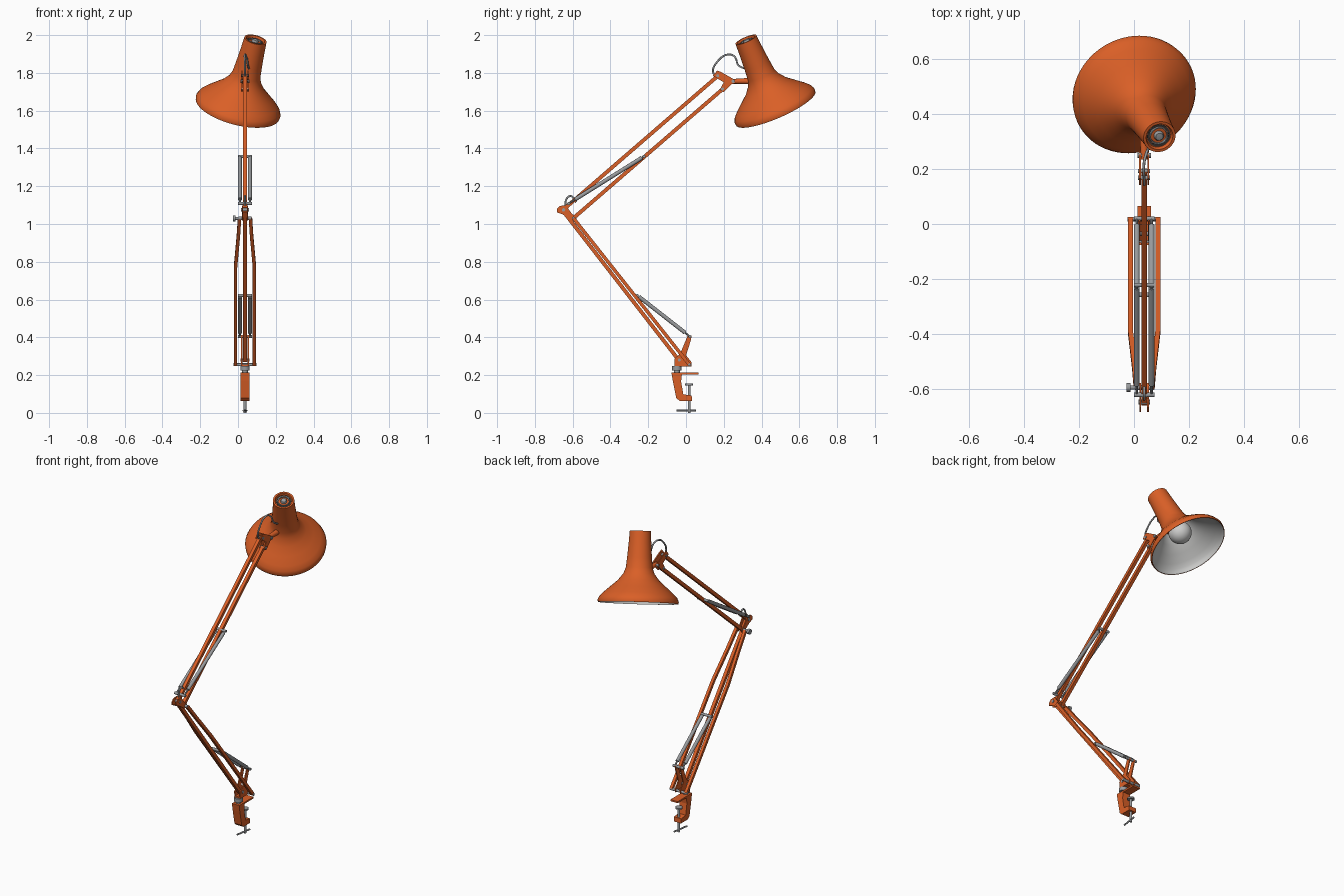
import bpy, bmesh, math
from mathutils import Vector, Matrix

if "Cube" in bpy.data.objects:
    bpy.data.objects.remove(bpy.data.objects["Cube"])

CX = 0.037  # x of the plane the arm folds in


def material(name, rgb):
    m = bpy.data.materials.new(name)
    m.use_nodes = True
    m.diffuse_color = (*rgb, 1)
    node = next(n for n in m.node_tree.nodes if n.type == 'BSDF_PRINCIPLED')
    node.inputs["Base Color"].default_value = (*rgb, 1)
    node.inputs["Roughness"].default_value = 0.5
    return m


ORANGE = material("orange paint", (0.70, 0.115, 0.02))
STEEL = material("steel", (0.32, 0.33, 0.34))
WHITE = material("pale reflector", (0.58, 0.58, 0.57))
GLASS = material("bulb glass", (0.62, 0.62, 0.61))
DARK = material("dark slot", (0.05, 0.045, 0.04))


def finish(name, bm, mat, smooth=True):
    bmesh.ops.recalc_face_normals(bm, faces=bm.faces)
    mesh = bpy.data.meshes.new(name)
    bm.to_mesh(mesh)
    bm.free()
    mesh.materials.append(mat)
    ob = bpy.data.objects.new(name, mesh)
    bpy.context.collection.objects.link(ob)
    if smooth:
        bpy.ops.object.select_all(action='DESELECT')
        ob.select_set(True)
        bpy.context.view_layer.objects.active = ob
        bpy.ops.object.shade_smooth_by_angle(angle=math.radians(40))
    return ob


def P(y, z, dx=0.0):
    return Vector((CX + dx, y, z))


def rod(name, a, b, r, mat, sides=16, r2=None):
    """Cylinder or cone between two points."""
    d = b - a
    bm = bmesh.new()
    mtx = Matrix.Translation((a + b) / 2) @ d.to_track_quat('Z', 'Y').to_matrix().to_4x4()
    bmesh.ops.create_cone(bm, cap_ends=True, segments=sides, radius1=r,
                          radius2=r if r2 is None else r2, depth=d.length, matrix=mtx)
    return finish(name, bm, mat)


def axle(name, y, z, half, r, mat=STEEL):
    return rod(name, P(y, z, -half), P(y, z, half), r, mat)


def bar(name, pts, w):
    """Square tube through points."""
    d = pts[-1] - pts[0]
    n = Vector((0, -d.z, d.y)).normalized() * w / 2
    x = Vector((w / 2, 0, 0))
    bm = bmesh.new()
    rings = [[bm.verts.new(p + s * x + t * n) for s, t in ((-1, -1), (1, -1), (1, 1), (-1, 1))]
             for p in pts]
    for a, b in zip(rings, rings[1:]):
        for i in range(4):
            j = (i + 1) % 4
            bm.faces.new((a[i], a[j], b[j], b[i]))
    bm.faces.new(rings[0])
    bm.faces.new(rings[-1])
    return finish(name, bm, ORANGE, False)


def plate(name, yz, dx, width):
    """Side profile extruded across x."""
    bm = bmesh.new()
    f = bm.faces.new([bm.verts.new(P(y, z, dx - width / 2)) for y, z in yz])
    new = bmesh.ops.extrude_face_region(bm, geom=[f])["geom"]
    bmesh.ops.translate(bm, vec=(width, 0, 0),
                        verts=[v for v in new if isinstance(v, bmesh.types.BMVert)])
    return finish(name, bm, ORANGE, False)


def wire(name, pts, r, mat=STEEL):
    cu = bpy.data.curves.new(name, 'CURVE')
    cu.dimensions = '3D'
    cu.bevel_depth = r
    cu.bevel_resolution = 2
    cu.resolution_u = 6
    sp = cu.splines.new('BEZIER')
    sp.bezier_points.add(len(pts) - 1)
    for bp, p in zip(sp.bezier_points, pts):
        bp.co = p
        bp.handle_left_type = bp.handle_right_type = 'AUTO'
    cu.materials.append(mat)
    ob = bpy.data.objects.new(name, cu)
    bpy.context.collection.objects.link(ob)


# Shade frame: origin at the rim centre, local z along the shade axis
RIM = Vector((-0.002, 0.475, 1.612))
AXIS = Vector((0.232, -0.386, 0.892)).normalized()
SHADE = Matrix.Translation(RIM) @ AXIS.to_track_quat('Z', 'Y').to_matrix().to_4x4()


def lathe(name, profile, mat, sides=64):
    """Revolve (radius, height) pairs about the shade axis."""
    bm = bmesh.new()
    vs = [bm.verts.new((r, 0, h)) for r, h in profile]
    es = [bm.edges.new(e) for e in zip(vs, vs[1:])]
    bmesh.ops.spin(bm, geom=vs + es, cent=(0, 0, 0), axis=(0, 0, 1),
                   angle=math.tau, steps=sides, use_merge=True)
    bmesh.ops.remove_doubles(bm, verts=bm.verts, dist=1e-5)
    bm.transform(SHADE)
    return finish(name, bm, mat)


# Shade: outer shell, pale lining, top vent and bulb
outer = [(0.060, 0.408), (0.064, 0.34), (0.070, 0.26), (0.076, 0.200), (0.088, 0.167),
         (0.118, 0.128), (0.160, 0.091), (0.200, 0.056), (0.221, 0.034), (0.230, 0.014),
         (0.228, 0.0)]
lathe("shade_shell", [(0.046, 0.394), (0.050, 0.408)] + outer + [(0.224, 0.0)], ORANGE)
lathe("shade_lining", [(0, 0.36)] + [(r - 0.004, h - 0.002) for r, h in outer[1:-1]]
      + [(0.224, 0.0)], WHITE)
lathe("vent_plate", [(0, 0.394), (0.048, 0.394)], ORANGE)
lathe("vent_slot", [(0.036, 0.395), (0.036, 0.397), (0.043, 0.397), (0.043, 0.395)], DARK)
lathe("vent_ring", [(0.029, 0.394), (0.030, 0.402), (0.034, 0.402), (0.035, 0.394)], STEEL, 32)
lathe("switch_button", [(0, 0.410), (0.014, 0.408), (0.018, 0.402), (0.018, 0.394)], STEEL, 32)
bulb = [(0.066 * math.sin(a), 0.11 - 0.066 * math.cos(a))
        for a in (math.pi * 0.85 * i / 12 for i in range(13))]
lathe("bulb", bulb + [(0.028, 0.20), (0.028, 0.30)], GLASS, 32)

# Head bracket, stem and cable
for s in (-1, 1):
    plate("head_bracket", [(0.142, 1.785), (0.165, 1.812), (0.185, 1.805), (0.25, 1.768),
                           (0.265, 1.745), (0.24, 1.74), (0.20, 1.698), (0.178, 1.71),
                           (0.20, 1.75)], s * 0.015, 0.006)
rod("head_stem", P(0.235, 1.755), P(0.36, 1.757), 0.012, ORANGE, r2=0.018)
axle("head_pivot", 0.25, 1.756, 0.024, 0.009)
axle("upper_head_pin", 0.168, 1.785, 0.022, 0.008)
axle("lower_head_pin", 0.193, 1.715, 0.022, 0.008)
wire("head_cable", [P(0.16, 1.775), P(0.143, 1.81), P(0.16, 1.852), P(0.225, 1.898),
                    P(0.258, 1.885, 0.008), P(0.278, 1.84, 0.016), P(0.32, 1.82, 0.022)], 0.005)

# Upper arm
bar("upper_arm_top_bar", [P(0.17, 1.785), P(-0.645, 1.08)], 0.020)
bar("upper_arm_bottom_bar", [P(0.195, 1.715), P(-0.595, 1.032)], 0.020)

# Elbow
for s in (-1, 1):
    plate("elbow_cheek", [(-0.684, 1.062), (-0.684, 1.08), (-0.668, 1.096), (-0.635, 1.098),
                          (-0.605, 1.055), (-0.578, 1.038), (-0.582, 1.018), (-0.605, 1.018),
                          (-0.655, 1.052)], s * 0.014, 0.006)
axle("elbow_rear_pin", -0.648, 1.075, 0.021, 0.009)
axle("elbow_front_pin", -0.595, 1.03, 0.034, 0.009)
rod("elbow_knob", P(-0.595, 1.03, -0.064), P(-0.595, 1.03, -0.05), 0.016, STEEL)
rod("elbow_knob_stem", P(-0.595, 1.03, -0.05), P(-0.595, 1.03, -0.03), 0.008, STEEL)
wire("elbow_cable", [P(-0.637, 1.09), P(-0.636, 1.125), P(-0.612, 1.148), P(-0.592, 1.132),
                     P(-0.582, 1.115)], 0.005)

# Lower arm: one centre bar and a pair of outer bars that splay from the elbow
bar("lower_arm_centre_bar", [P(-0.652, 1.07), P(-0.035, 0.275)], 0.020)
E, F = P(-0.595, 1.03), P(0.018, 0.255)
for s in (-1, 1):
    bar("lower_arm_outer_bar",
        [E.lerp(F, t) + Vector((s * dx, 0, 0))
         for t, dx in ((0, 0.029), (0.12, 0.035), (0.33, 0.050), (1, 0.050))], 0.018)


# Paired springs with end hooks and cross pins
def springs(label, a, b):
    for s in (-1, 1):
        off = Vector((s * 0.027, 0, 0))
        rod(label + "_spring", a.lerp(b, 0.09) + off, a.lerp(b, 0.97) + off, 0.0105, STEEL)
        rod(label + "_spring_hook", a + off, b + off, 0.005, STEEL, 8)
    axle(label + "_spring_lower_pin", a.y, a.z, 0.037, 0.008)
    axle(label + "_spring_upper_pin", b.y, b.z, 0.037, 0.008)


springs("upper", P(-0.622, 1.108), P(-0.222, 1.358))
springs("lower", P(0.020, 0.405), P(-0.258, 0.622))

# Base bracket and swivel post
for s in (-1, 1):
    plate("base_bracket", [(0.010, 0.412), (0.030, 0.408), (0.026, 0.385), (0.000, 0.305),
                           (0.030, 0.268), (0.028, 0.246), (-0.060, 0.246), (-0.062, 0.285),
                           (-0.030, 0.315)], s * 0.017, 0.006)
axle("base_front_axle", 0.018, 0.255, 0.060, 0.008)
axle("base_rear_axle", -0.035, 0.28, 0.024, 0.008)
plate("base_bracket_floor", [(-0.060, 0.246), (-0.060, 0.256), (0.0, 0.256), (0.0, 0.246)],
      0, 0.034)
rod("swivel_collar", P(-0.048, 0.224), P(-0.048, 0.247), 0.025, STEEL)
rod("swivel_post", P(-0.048, 0.20), P(-0.048, 0.226), 0.015, STEEL)

# Table clamp
plate("clamp_frame", [(-0.077, 0.213), (0.065, 0.213), (0.065, 0.203), (-0.022, 0.203),
                      (-0.026, 0.165), (-0.014, 0.098), (0.030, 0.092), (0.032, 0.064),
                      (-0.035, 0.064), (-0.052, 0.08), (-0.070, 0.17)], 0, 0.050)
rod("clamp_screw", P(0.017, 0.0), P(0.017, 0.15), 0.0075, STEEL)
rod("clamp_pad", P(0.017, 0.146), P(0.017, 0.155), 0.021, STEEL)
rod("clamp_handle", P(-0.05, 0.012, -0.008), P(0.052, 0.012, 0.008), 0.005, STEEL, 10)
